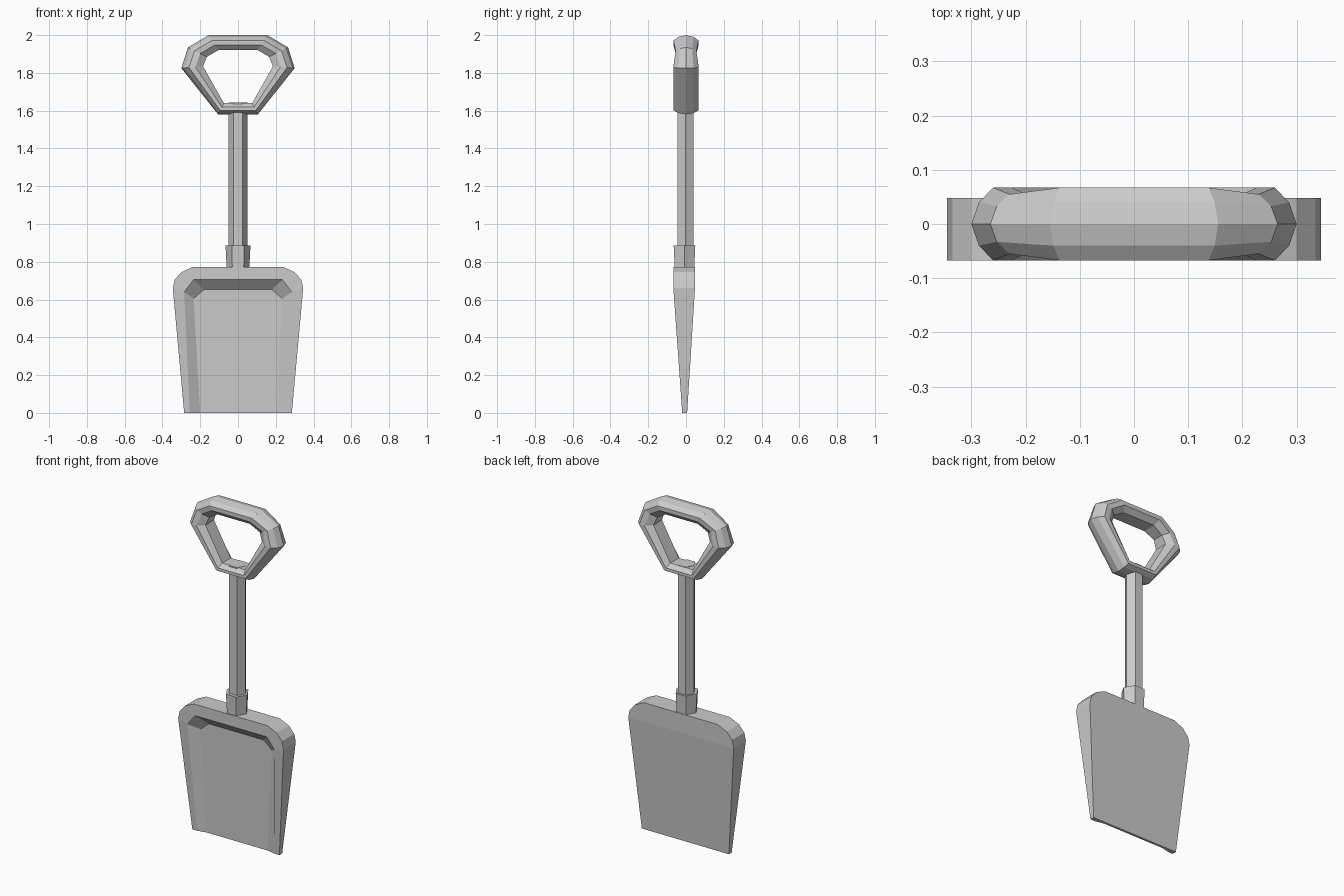
import bpy, bmesh, math

default = bpy.data.objects.get("Cube")
if default:
    bpy.data.objects.remove(default, do_unlink=True)

grey = bpy.data.materials.new("plain grey")
grey.use_nodes = True
COLOUR = (0.6, 0.6, 0.6, 1)
grey.diffuse_color = COLOUR
grey.node_tree.nodes["Principled BSDF"].inputs["Base Color"].default_value = COLOUR


def finish(bm, name):
    bmesh.ops.recalc_face_normals(bm, faces=bm.faces)
    mesh = bpy.data.meshes.new(name)
    bm.to_mesh(mesh)
    bm.free()
    mesh.materials.append(grey)
    ob = bpy.data.objects.new(name, mesh)
    bpy.context.collection.objects.link(ob)
    return ob


def mirrored(half):
    """Right half of a path, followed by its mirror image in reverse."""
    return half + [(-p[0], *p[1:]) for p in reversed(half)]


def strip(bm, a, b, closed=False):
    """Quads between two equally long rows of vertices."""
    n = len(a)
    for i in range(n if closed else n - 1):
        j = (i + 1) % n
        bm.faces.new((a[i], a[j], b[j], b[i]))


def hex_rod(name, y, rings):
    """Six-sided rod through (z, radius) rings, corners on the x axis."""
    bm = bmesh.new()
    rows = [[bm.verts.new((r * math.cos(k * math.pi / 3),
                           y + r * math.sin(k * math.pi / 3), z))
             for k in range(6)] for z, r in rings]
    for a, b in zip(rows, rows[1:]):
        strip(bm, a, b, closed=True)
    bm.faces.new(rows[0])
    bm.faces.new(rows[-1])
    return finish(bm, name)


# Blade: tapered wedge with a dished front
SHOULDER = 0.66


def slope(low, high):
    return lambda z: low + (high - low) * min(z / SHOULDER, 1)


front_y, back_y, floor_y = slope(-0.02, -0.067), slope(0.006, 0.0475), slope(-0.008, -0.017)
outline = mirrored([(0.285, 0), (0.345, SHOULDER), (0.335, 0.705), (0.30, 0.745), (0.24, 0.772)])
dish_rim = mirrored([(0.255, 0), (0.285, 0.64), (0.235, 0.705)])
dish_floor = mirrored([(0.20, 0), (0.235, 0.605), (0.18, 0.652)])

bm = bmesh.new()


def row(points, depth):
    return [bm.verts.new((x, depth(z), z)) for x, z in points]


front, back = row(outline, front_y), row(outline, back_y)
rim, floor = row(dish_rim, front_y), row(dish_floor, floor_y)
strip(bm, front, back)
strip(bm, rim, floor)
bm.faces.new(floor)
bm.faces.new((back[0], back[1], back[-2], back[-1]))
bm.faces.new(back[1:-1])
bm.faces.new((front[0], rim[0], floor[0], floor[-1], rim[-1], front[-1], back[-1], back[0]))
for f, r in ((front, rim), (front[::-1], rim[::-1])):
    bm.faces.new((f[0], f[1], r[1], r[0]))
    bm.faces.new((f[1], f[2], r[1]))
    bm.faces.new((f[2], f[3], r[2], r[1]))
    bm.faces.new((f[3], f[4], r[2]))
bm.faces.new((front[4], front[5], rim[3], rim[2]))
finish(bm, "blade")

# Socket and shaft
hex_rod("socket", -0.008, [(0.71, 0.058), (0.79, 0.061), (0.885, 0.066)])
hex_rod("shaft", -0.003, [(0.75, 0.05), (1.642, 0.05)])

# Grip: faceted ring; each station is outer x, z, inner x, z, width factor
stations = [(0.105, 1.58, 0.075, 1.64, 1), (0.30, 1.825, 0.185, 1.835, 1),
            (0.265, 1.935, 0.165, 1.885, 0.82), (0.155, 2.0, 0.105, 1.92, 1)]
stations += [(-a, b, -c, d, w) for a, b, c, d, w in reversed(stations)]
# Cross-section: share of the way from outside to inside, and half width
side = [(0.12, 0.04), (0.35, 0.067), (0.65, 0.067), (1.0, 0.04)]
section = [(0, 0)] + side + [(t, -y) for t, y in reversed(side)]

bm = bmesh.new()
rings = [[bm.verts.new((ox + (ix - ox) * t, y * w, oz + (iz - oz) * t))
          for t, y in section] for ox, oz, ix, iz, w in stations]
for a, b in zip(rings, rings[1:] + rings[:1]):
    strip(bm, a, b, closed=True)
finish(bm, "grip")
